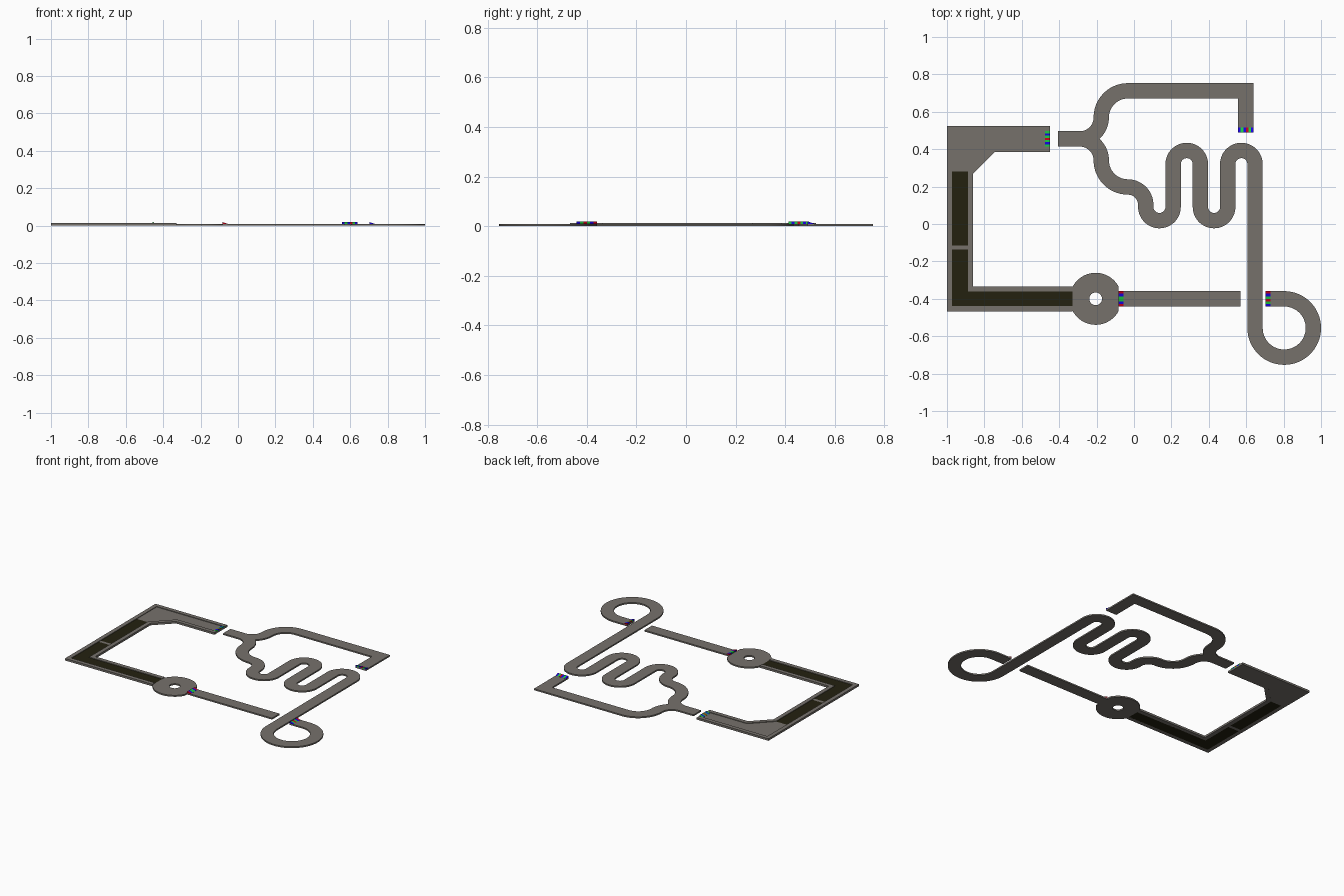
import bpy, bmesh, math
from mathutils import Vector

if "Cube" in bpy.data.objects:
    bpy.data.objects.remove(bpy.data.objects["Cube"])


def material(name, rgb):
    m = bpy.data.materials.new(name)
    m.diffuse_color = (*rgb, 1)
    m.use_nodes = True
    m.node_tree.nodes["Principled BSDF"].inputs["Base Color"].default_value = m.diffuse_color
    return m


GREY = material("track grey", (0.18, 0.165, 0.148))
DARK = material("dark surface", (0.017, 0.015, 0.005))
RED = material("red", (0.6, 0.0, 0.01))
GREEN = material("green", (0.01, 0.6, 0.05))
BLUE = material("blue", (0.01, 0.0, 0.8))

W, T, RIM = 0.082, 0.01, 0.014   # lane width, floor thickness, rim height


def finish(name, bm, mats):
    bmesh.ops.recalc_face_normals(bm, faces=bm.faces)
    me = bpy.data.meshes.new(name)
    bm.to_mesh(me)
    bm.free()
    ob = bpy.data.objects.new(name, me)
    bpy.context.collection.objects.link(ob)
    for m in mats:
        me.materials.append(m)
    return ob


def ribbon(name, pts, width=W, top=T, mat=GREY):
    """Flat solid strip with mitred corners along a centre line."""
    pts = [Vector(p) for p in pts]
    bm = bmesh.new()
    rings = []
    for i, p in enumerate(pts):
        a = (p - pts[i - 1]).normalized() if i else None
        b = (pts[i + 1] - p).normalized() if i < len(pts) - 1 else None
        a, b = a or b, b or a
        na, nb = Vector((-a.y, a.x)), Vector((-b.y, b.x))
        off = (na + nb) / (1 + na.dot(nb)) * width / 2
        l, r = p + off, p - off
        rings.append([bm.verts.new((q.x, q.y, z))
                      for q, z in ((l, 0), (r, 0), (r, top), (l, top))])
    for u, v in zip(rings, rings[1:]):
        for k in range(4):
            j = (k + 1) % 4
            bm.faces.new((u[k], u[j], v[j], v[k]))
    bm.faces.new(rings[0])
    bm.faces.new(rings[-1])
    return finish(name, bm, [mat])


def walk(x, y, heading, steps):
    """Centre line from straights (length,) and bends (radius, signed degrees)."""
    p, h, out = Vector((x, y)), math.radians(heading), [(x, y)]
    for s in steps:
        if len(s) == 1:
            p = p + Vector((math.cos(h), math.sin(h))) * s[0]
            out.append(tuple(p))
            continue
        r, ang = s[0], math.radians(s[1])
        sg = 1 if ang > 0 else -1
        c = p + Vector((-math.sin(h), math.cos(h))) * r * sg
        n = max(6, int(abs(s[1]) / 6))
        for i in range(1, n + 1):
            t = h + ang * i / n
            out.append((c.x + sg * r * math.sin(t), c.y - sg * r * math.cos(t)))
        p, h = Vector(out[-1]), h + ang
    return out


def slab(name, outline, mat, top=T):
    bm = bmesh.new()
    f = bm.faces.new([bm.verts.new((x, y, 0)) for x, y in outline])
    ext = bmesh.ops.extrude_face_region(bm, geom=[f])
    bmesh.ops.translate(bm, vec=(0, 0, top),
                        verts=[v for v in ext["geom"] if isinstance(v, bmesh.types.BMVert)])
    return finish(name, bm, [mat])


def ramp(name, lip, direction, colours, peak=0.019, length=0.027):
    """Striped wedge, high at the lip, falling along direction."""
    d = Vector(direction)
    s = Vector((-d.y, d.x))
    bm = bmesh.new()
    n = len(colours)
    rows = []
    for i in range(n + 1):
        a = Vector(lip) + s * W * (i / n - 0.5)
        b = a + d * length
        rows.append([bm.verts.new(c) for c in
                     ((a.x, a.y, T), (a.x, a.y, peak), (b.x, b.y, T + 0.0005), (b.x, b.y, T))])
    for i in range(n):
        u, v = rows[i], rows[i + 1]
        for k in range(4):
            j = (k + 1) % 4
            bm.faces.new((u[k], u[j], v[j], v[k])).material_index = colours[i]
    bm.faces.new(rows[0]).material_index = colours[0]
    bm.faces.new(rows[-1]).material_index = colours[-1]
    return finish(name, bm, [RED, GREEN, BLUE])


# Rimmed section on the left
ribbon("outer_rim", [(-.45, .511), (-.986, .511), (-.986, -.453), (-.33, -.453)], .028, RIM)
ribbon("inner_rim", [(-.45, .398), (-.75, .398), (-.874, .274), (-.874, -.348), (-.33, -.348)],
       .028, RIM)
slab("corner_floor", [(-.972, .497), (-.45, .497), (-.45, .412), (-.756, .412),
                      (-.888, .28), (-.972, .28)], GREY)
slab("upper_dark_floor", [(-.972, .28), (-.888, .28), (-.888, -.115), (-.972, -.115)], DARK)
slab("floor_divider", [(-.972, -.115), (-.888, -.115), (-.888, -.136), (-.972, -.136)], GREY)
ribbon("lower_dark_floor", [(-.93, -.136), (-.93, -.401), (-.33, -.401)], .084, T, DARK)

# Round hub with a hole, trimmed flat where lanes meet it
bm = bmesh.new()
rings = []
for i in range(64):
    c, s = math.cos(math.tau * i / 64), math.sin(math.tau * i / 64)
    rings.append([bm.verts.new((min(max(-.205 + r * c, -.33), -.083), -.4 + r * s, z))
                  for r, z in ((.034, 0), (.139, 0), (.139, T), (.034, T))])
for i in range(64):
    u, v = rings[i], rings[(i + 1) % 64]
    for k in range(4):
        j = (k + 1) % 4
        bm.faces.new((u[k], u[j], v[j], v[k]))
finish("round_hub", bm, [GREY])

# Straight lane out of the hub
ribbon("straight_lane", [(-.083, -.4), (.57, -.4)])

# Fork: upper branch and winding lower branch
ribbon("upper_branch", walk(-.405, .455, 0, [(.115,), (.115, 90), (.142, -90),
                                            (.631,), ]) + [(.598, .49)])
ribbon("winding_branch", walk(-.405, .455, 0, [
    (.115,), (.115, -90), (.142, 90), (.096, -90), (.011,),
    (.073, 180), (.229,), (.073, -180), (.229,),
    (.073, 180), (.229,), (.073, -180), (.876,),
    (.156, 270), (.1,)]))

# Striped jump ramps (0 red, 1 green, 2 blue)
ramp("left_ramp", (-.45, .455), (-1, 0), [1, 2, 1, 0, 1, 2, 1])
ramp("hub_ramp", (-.083, -.4), (1, 0), [0, 2, 1, 1, 2, 0])
ramp("loop_ramp", (.704, -.4), (1, 0), [2, 1, 0, 1, 2, 0])
ramp("upper_ramp", (.598, .49), (0, 1), [2, 1, 0, 2, 1, 2])

# Smooth bends, sharp edges
for ob in bpy.context.collection.objects:
    ob.select_set(True)
    bpy.context.view_layer.objects.active = ob
bpy.ops.object.shade_smooth_by_angle(angle=math.radians(30))
